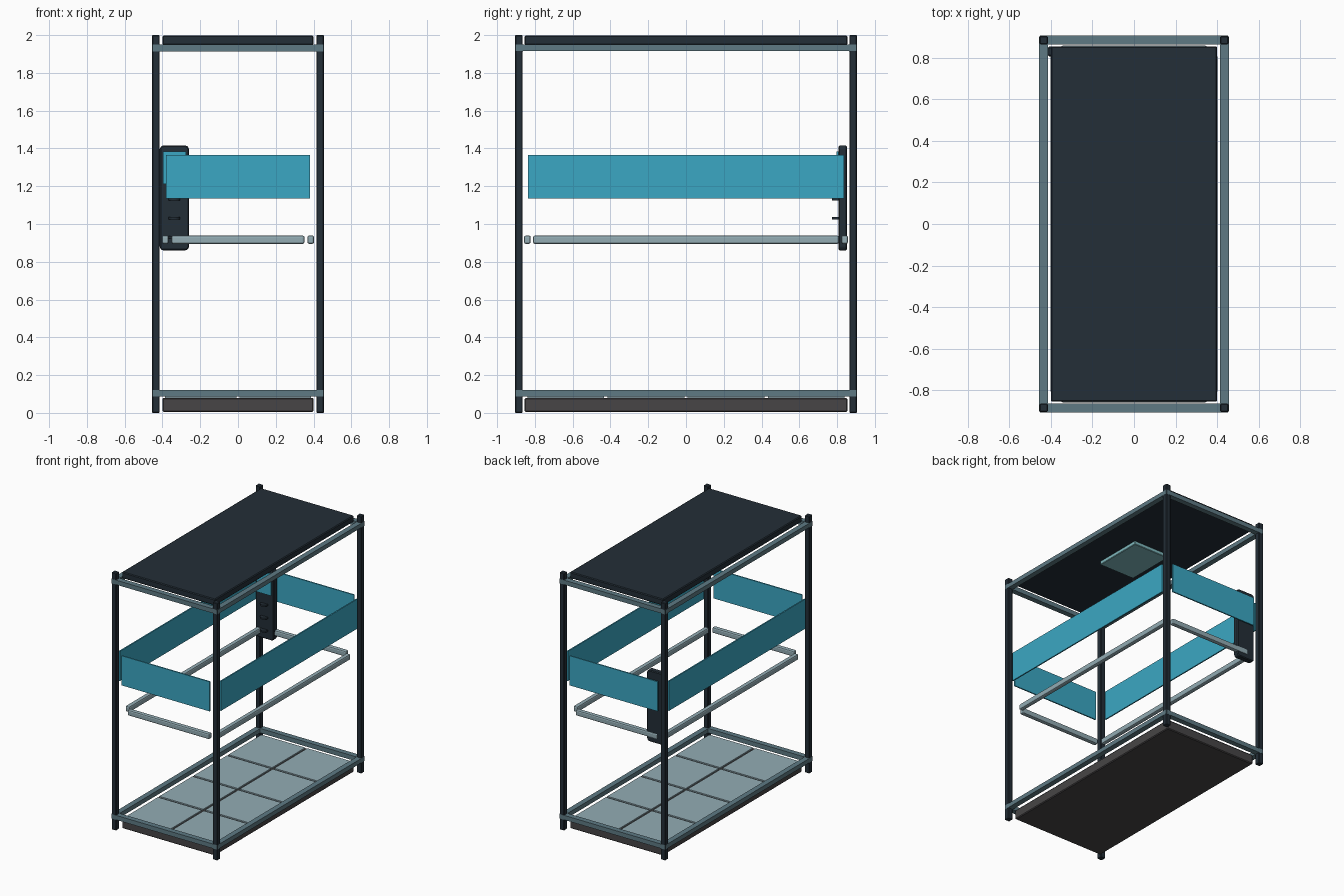
import bpy, bmesh
from mathutils import Matrix, Vector

old = bpy.data.objects.get("Cube")
if old:
    bpy.data.objects.remove(old, do_unlink=True)


def material(name, hexcode):
    """Flat material from an sRGB hex colour."""
    srgb = [int(hexcode[i:i + 2], 16) / 255 for i in (0, 2, 4)]
    lin = [c / 12.92 if c < 0.04 else ((c + 0.055) / 1.055) ** 2.4 for c in srgb]
    m = bpy.data.materials.new(name)
    m.use_nodes = True
    m.diffuse_color = (*lin, 1)
    m.node_tree.nodes["Principled BSDF"].inputs["Base Color"].default_value = (*lin, 1)
    return m


dark = material("dark navy", "232E37")
slate = material("slate", "5E7A84")
pale = material("pale blue grey", "93ACB4")
charcoal = material("charcoal", "474546")
cyan = material("cyan", "3BA7C3")
lamp = material("lamp teal", "80B9BE")


def finish(name, bm, mat):
    mesh = bpy.data.meshes.new(name)
    bm.to_mesh(mesh)
    bm.free()
    mesh.materials.append(mat)
    ob = bpy.data.objects.new(name, mesh)
    bpy.context.collection.objects.link(ob)
    return ob


def box(name, centre, size, mat, bevel=0, segments=1):
    bm = bmesh.new()
    bmesh.ops.create_cube(bm, size=1)
    bmesh.ops.scale(bm, vec=size, verts=bm.verts)
    bmesh.ops.translate(bm, vec=centre, verts=bm.verts)
    ob = finish(name, bm, mat)
    if bevel:
        mod = ob.modifiers.new("Bevel", "BEVEL")
        mod.width = bevel
        mod.segments = segments
    return ob


# Frame centre lines and bar thickness
FX, FY, T = 0.435, 0.885, 0.04

# Corner posts
for sx, side in ((-1, "right"), (1, "left")):
    for sy, end in ((-1, "front"), (1, "back")):
        box(f"{end}_{side}_post", (sx * FX, sy * FY, 1), (T, T, 2), dark, 0.004)

# Horizontal frame bars, top and bottom
for z, level in ((0.103, "lower"), (1.932, "upper")):
    for s, end, side in ((-1, "front", "right"), (1, "back", "left")):
        box(f"{level}_{end}_bar", (0, s * FY, z), (2 * FX + T - 0.006, T + 0.002, 0.035), slate)
        box(f"{level}_{side}_bar", (s * FX, 0, z), (T + 0.002, 2 * FY + T - 0.006, 0.034), slate)

# Glass bands and handrails on all four sides
for s, end, side in ((-1, "front", "right"), (1, "back", "left")):
    box(f"{end}_glass", (0, s * FY, 1.25), (0.76, 0.01, 0.23), cyan)
    box(f"{side}_glass", (s * FX, 0, 1.25), (0.01, 1.675, 0.23), cyan)
    box(f"{end}_handrail", (0, s * 0.84, 0.917), (0.705, 0.036, 0.044), pale, 0.01, 2)
    box(f"{side}_handrail", (s * 0.385, 0, 0.917), (0.036, 1.62, 0.044), pale, 0.01, 2)

# Roof with a ceiling lamp
box("roof", (0, 0, 1.973), (0.8, 1.71, 0.05), dark, 0.006)
box("ceiling_lamp", (0, 0, 1.935), (0.31, 0.39, 0.03), lamp, 0.004)

# Floor slab with two columns of four tiles
box("floor_slab", (0, 0, 0.042), (0.8, 1.71, 0.075), charcoal, 0.006)
for col in range(2):
    for row in range(4):
        box("floor_tile", ((col - 0.5) * 0.395, (row - 1.5) * 0.424, 0.083),
            (0.377, 0.406, 0.012), pale)

# Control panel: rounded plate, screen and buttons
PX, PZ = -0.337, 1.138
bm = bmesh.new()
bmesh.ops.create_cube(bm, size=1)
bmesh.ops.scale(bm, vec=(0.155, 0.046, 0.555), verts=bm.verts)
depth_edges = [e for e in bm.edges
               if abs((e.verts[0].co - e.verts[1].co).normalized().y) > 0.9]
bmesh.ops.bevel(bm, geom=depth_edges, offset=0.02, segments=3, profile=0.5, affect="EDGES")
bmesh.ops.translate(bm, vec=(PX, 0.83, PZ), verts=bm.verts)
plate = finish("control_panel", bm, dark)
mod = plate.modifiers.new("Bevel", "BEVEL")
mod.width = 0.006
box("control_screen", (PX, 0.803, 1.298), (0.122, 0.01, 0.17), cyan)
for z in (1.13, 1.03, 0.93):
    bm = bmesh.new()
    bmesh.ops.create_cone(bm, cap_ends=True, segments=16, radius1=0.03, radius2=0.03, depth=0.012,
                          matrix=Matrix.Translation(Vector((PX, 0.803, z))))
    finish("panel_button", bm, dark)
